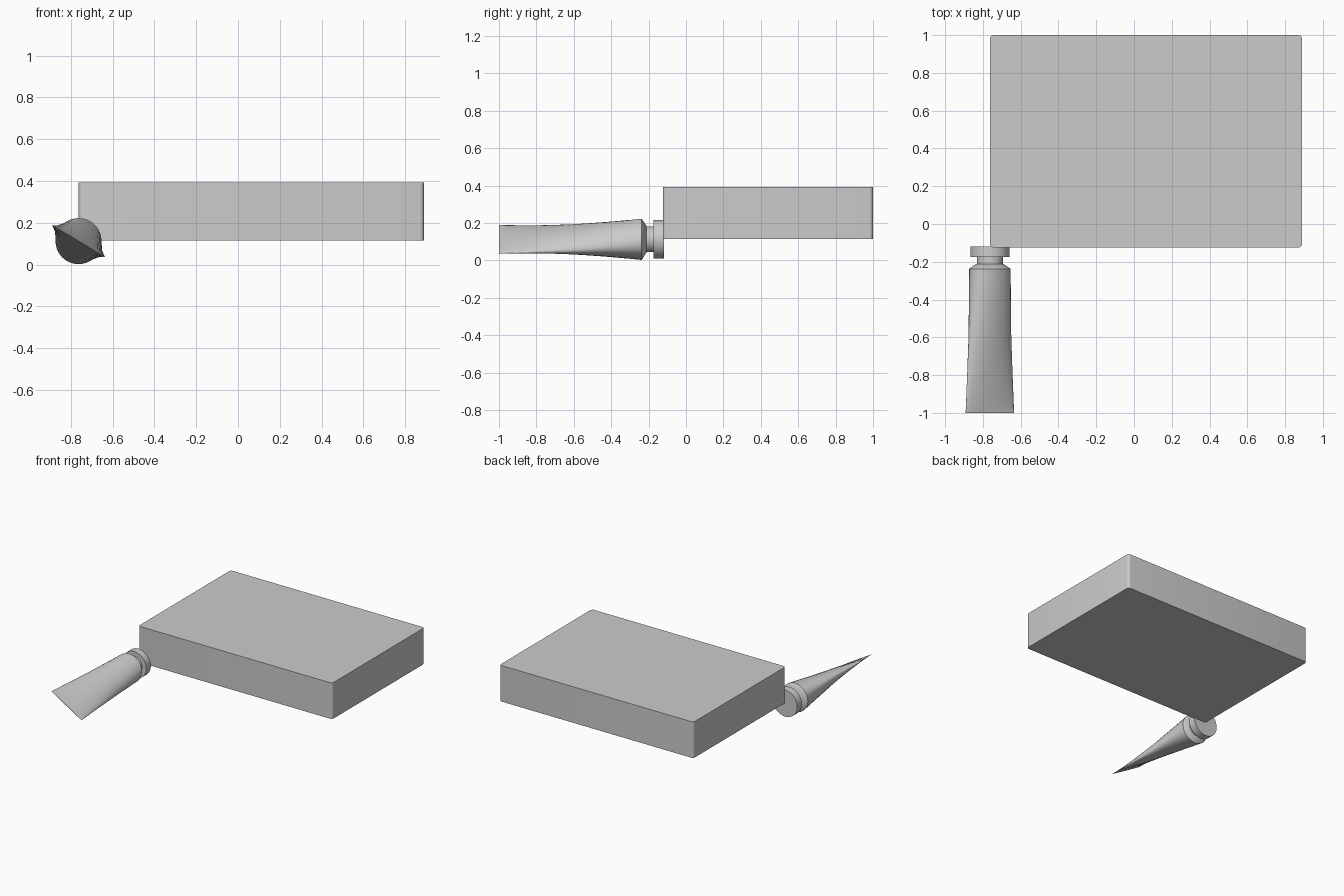
import bpy, bmesh, math
from mathutils import Vector

if "Cube" in bpy.data.objects:
    bpy.data.objects.remove(bpy.data.objects["Cube"])

SEG = 48
CX, CZ = -0.763, 0.1125


def finish(bm, name, angle=35):
    bmesh.ops.recalc_face_normals(bm, faces=bm.faces[:])
    mesh = bpy.data.meshes.new(name)
    bm.to_mesh(mesh)
    bm.free()
    ob = bpy.data.objects.new(name, mesh)
    bpy.context.collection.objects.link(ob)
    bpy.ops.object.select_all(action='DESELECT')
    ob.select_set(True)
    bpy.context.view_layer.objects.active = ob
    bpy.ops.object.shade_smooth_by_angle(angle=math.radians(angle))
    return ob


def loft(name, sections, tilt=0.0):
    """Capped loft of ellipses along y: (y, half width, half thickness)."""
    bm = bmesh.new()
    u = Vector((math.cos(tilt), 0, math.sin(tilt)))
    v = Vector((-math.sin(tilt), 0, math.cos(tilt)))
    rings = []
    for y, w, t in sections:
        centre = Vector((CX, y, CZ))
        rings.append([bm.verts.new(centre + u * w * math.cos(math.tau * i / SEG)
                                   + v * t * math.sin(math.tau * i / SEG))
                      for i in range(SEG)])
    for a, b in zip(rings, rings[1:]):
        for i in range(SEG):
            j = (i + 1) % SEG
            bm.faces.new((a[i], a[j], b[j], b[i]))
    bm.faces.new(rings[0])
    bm.faces.new(rings[-1])
    return finish(bm, name)


# carton with slightly rounded upright edges
lo, hi = Vector((-0.763, -0.124, 0.115)), Vector((0.89, 1.0, 0.393))
bm = bmesh.new()
bmesh.ops.create_cube(bm, size=1)
for vert in bm.verts:
    vert.co = Vector([(lo[k] + hi[k]) / 2 + vert.co[k] * (hi[k] - lo[k]) for k in range(3)])
upright = [e for e in bm.edges if abs(e.verts[0].co.z - e.verts[1].co.z) > 0.1]
bmesh.ops.bevel(bm, geom=upright, offset=0.02, segments=5, profile=0.5, affect='EDGES')
finish(bm, "carton")

# tube body: flat crimped end blending to a round shoulder
loft("tube_body", [(-1.0, 0.150, 0.0015), (-0.965, 0.148, 0.003),
                   (-0.6, 0.128, 0.055), (-0.237, 0.11, 0.11),
                   (-0.212, 0.072, 0.072)], tilt=math.radians(-31))

# threaded neck and screw cap
loft("tube_neck", [(-0.215, 0.069, 0.069), (-0.172, 0.069, 0.069)])
loft("tube_cap", [(-0.175, 0.103, 0.103), (-0.118, 0.103, 0.103)])
